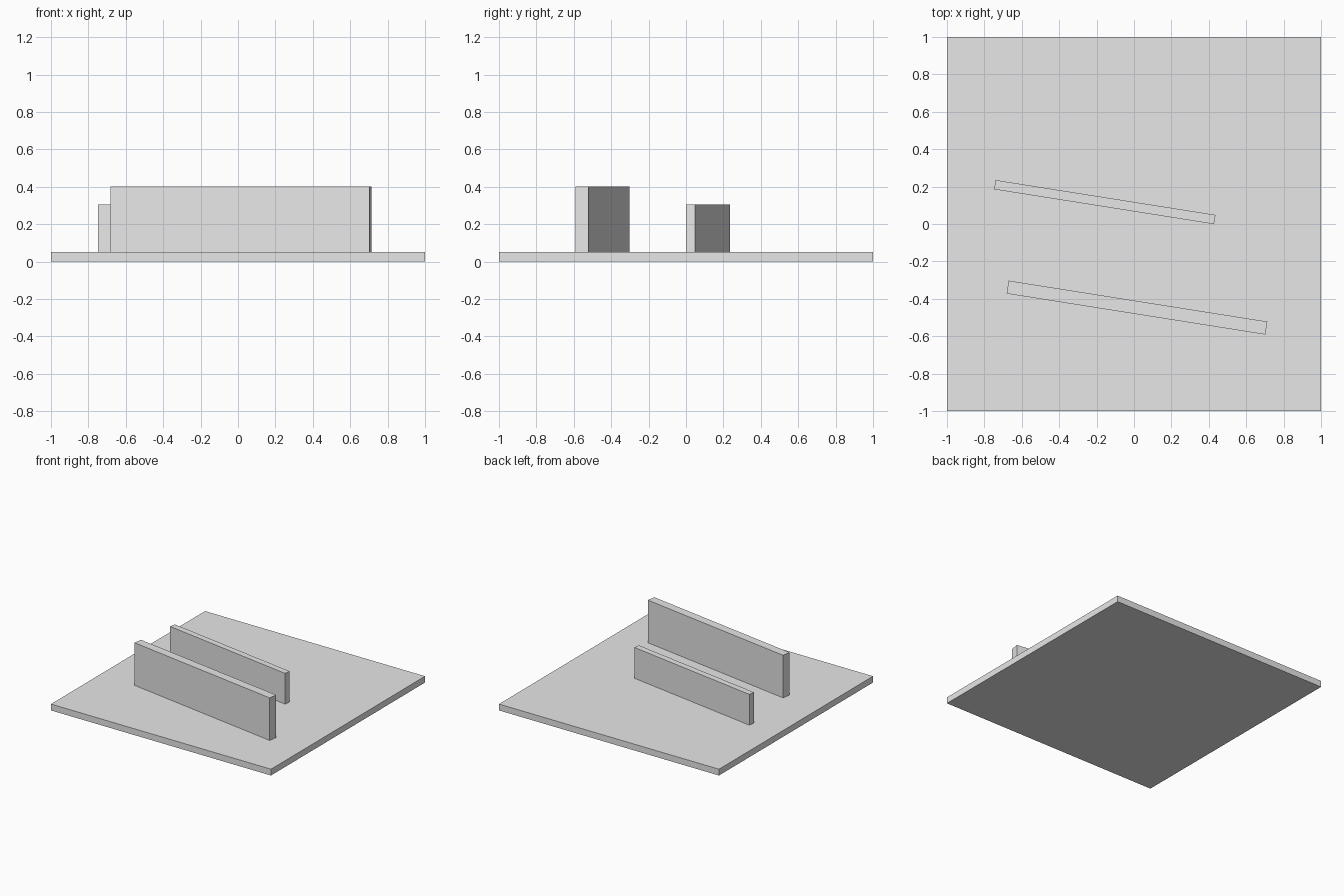
import bpy
from math import radians

cube = bpy.data.objects.get("Cube")
if cube:
    bpy.data.objects.remove(cube, do_unlink=True)

# Single plain grey
grey = bpy.data.materials.new("light_grey")
grey.use_nodes = True
grey.diffuse_color = (0.8, 0.8, 0.8, 1)
grey.node_tree.nodes["Principled BSDF"].inputs["Base Color"].default_value = grey.diffuse_color


def box(name, x, y, bottom, size, angle=0):
    """Flat-shaded box standing at height bottom, turned about z."""
    bpy.ops.mesh.primitive_cube_add(size=1, location=(x, y, bottom + size[2] / 2),
                                    rotation=(0, 0, radians(angle)))
    obj = bpy.context.object
    obj.name = name
    obj.scale = size
    bpy.ops.object.transform_apply(location=False, rotation=False, scale=True)
    obj.data.materials.append(grey)
    return obj


BASE = 0.052   # slab thickness
TURN = -9      # both walls share this heading

# Ground slab
box("base_slab", 0, 0, 0, (2, 2, BASE))

# Two parallel upright walls
box("front_wall", 0.016, -0.447, BASE, (1.4, 0.07, 0.35), TURN)
box("back_wall", -0.156, 0.117, BASE, (1.19, 0.05, 0.253), TURN)
